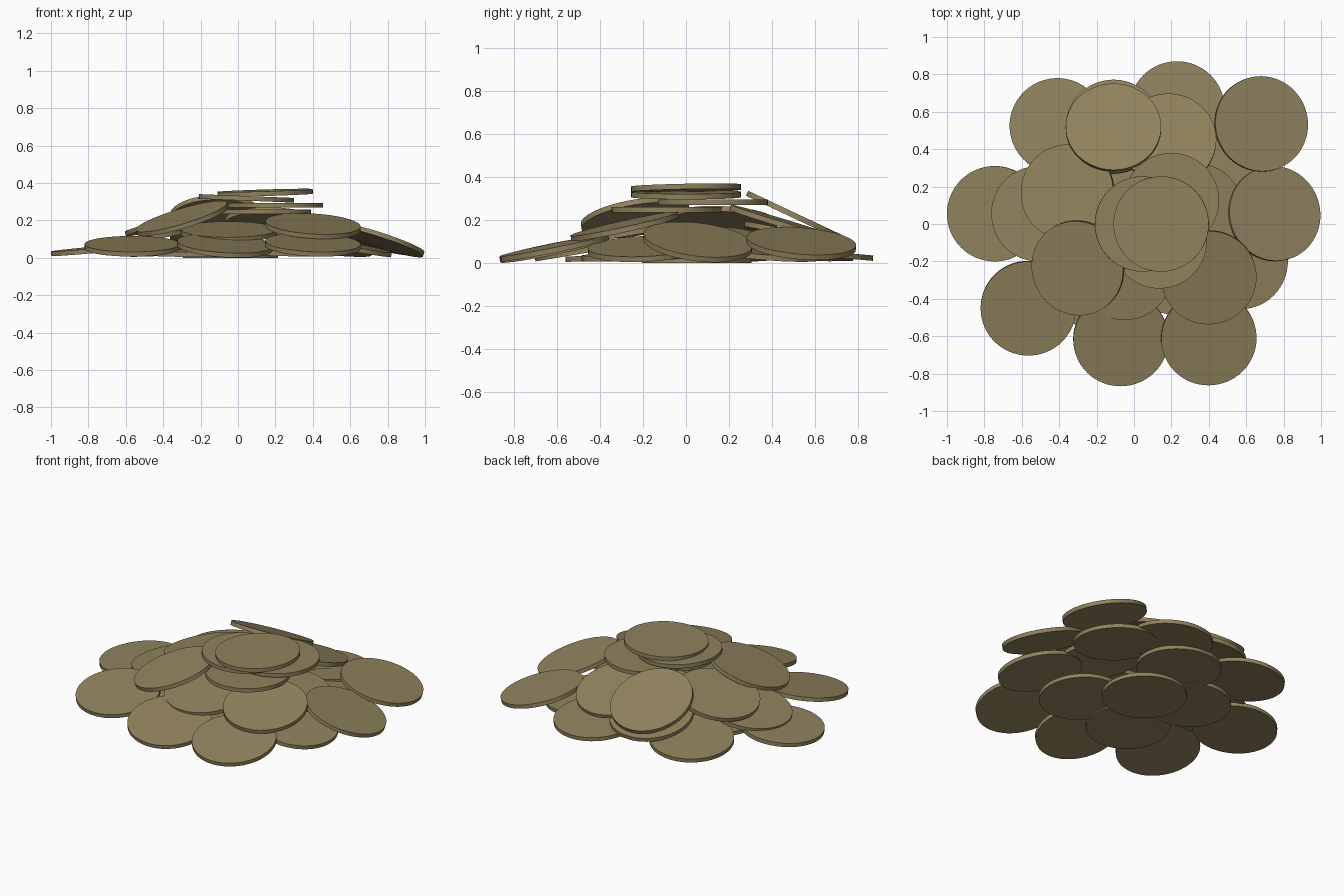
import bpy
from mathutils import Vector

RADIUS, THICK = 0.255, 0.025

brass = bpy.data.materials.new("dull brass")
brass.diffuse_color = (0.28, 0.225, 0.11, 1.0)


def coin(name, x, y, z, slope_x=0.0, slope_y=0.0):
    """Round flat coin centred at x, y, z; slopes are rise per unit along x and y."""
    bpy.ops.mesh.primitive_cylinder_add(vertices=64, radius=RADIUS, depth=THICK)
    ob = bpy.context.object
    ob.name = name
    normal = Vector((-slope_x, -slope_y, 1)).normalized()
    ob.rotation_euler = Vector((0, 0, 1)).rotation_difference(normal).to_euler()
    ob.location = (x, y, z)
    ob.data.materials.append(brass)
    bpy.ops.object.shade_smooth_by_angle()


layers = {
    # hidden coins lying on the ground
    "ground_coin": [
        (-0.04, 0.05, 0.0125),
        (-0.32, 0.13, 0.025, 0.03, 0),
        (-0.21, -0.305, 0.025, 0, 0.03),
        (0.22, -0.23, 0.03, -0.03, 0.03),
        (0.00, 0.42, 0.03, 0, -0.04),
        (0.46, 0.38, 0.05, -0.1, -0.08),
    ],
    # outer ring, leaning on the pile
    "outer_coin": [
        (0.68, 0.535, 0.09, -0.25, -0.08),
        (0.75, 0.055, 0.097, -0.32, -0.12),
        (0.57, -0.2, 0.065, -0.19, 0.04),
        (0.40, -0.61, 0.07, -0.04, 0.2),
        (-0.07, -0.615, 0.065, -0.06, 0.2),
        (-0.565, -0.45, 0.062, 0.0, 0.17),
        (-0.745, 0.055, 0.045, 0.09, 0.02),
        (-0.41, 0.525, 0.05, 0.06, -0.1),
        (0.23, 0.615, 0.045, 0.0, -0.09),
    ],
    # middle of the heap
    "middle_coin": [
        (-0.51, 0.055, 0.10, 0.18, 0.0),
        (0.33, 0.07, 0.12, -0.15, 0.0),
        (-0.05, -0.26, 0.14, 0.0, 0.17),
        (-0.11, 0.52, 0.125, 0.03, -0.22),
        (0.40, -0.285, 0.17, -0.06, 0.22),
        (0.185, 0.45, 0.185, -0.03, -0.3),
        (-0.355, 0.17, 0.19, 0.25, -0.05),
        (-0.30, -0.235, 0.21, 0.30, 0.17),
        (-0.11, 0.515, 0.215, 0.0, -0.47),
    ],
    # flat stack on top
    "top_coin": [
        (0.135, -0.09, 0.247),
        (0.20, 0.125, 0.282),
        (0.045, 0.0, 0.318, -0.04, 0.0),
        (0.145, 0.0, 0.348, 0.03, 0.02),
    ],
}

for name, rows in layers.items():
    for i, row in enumerate(rows, 1):
        coin(f"{name}_{i}", *row)
